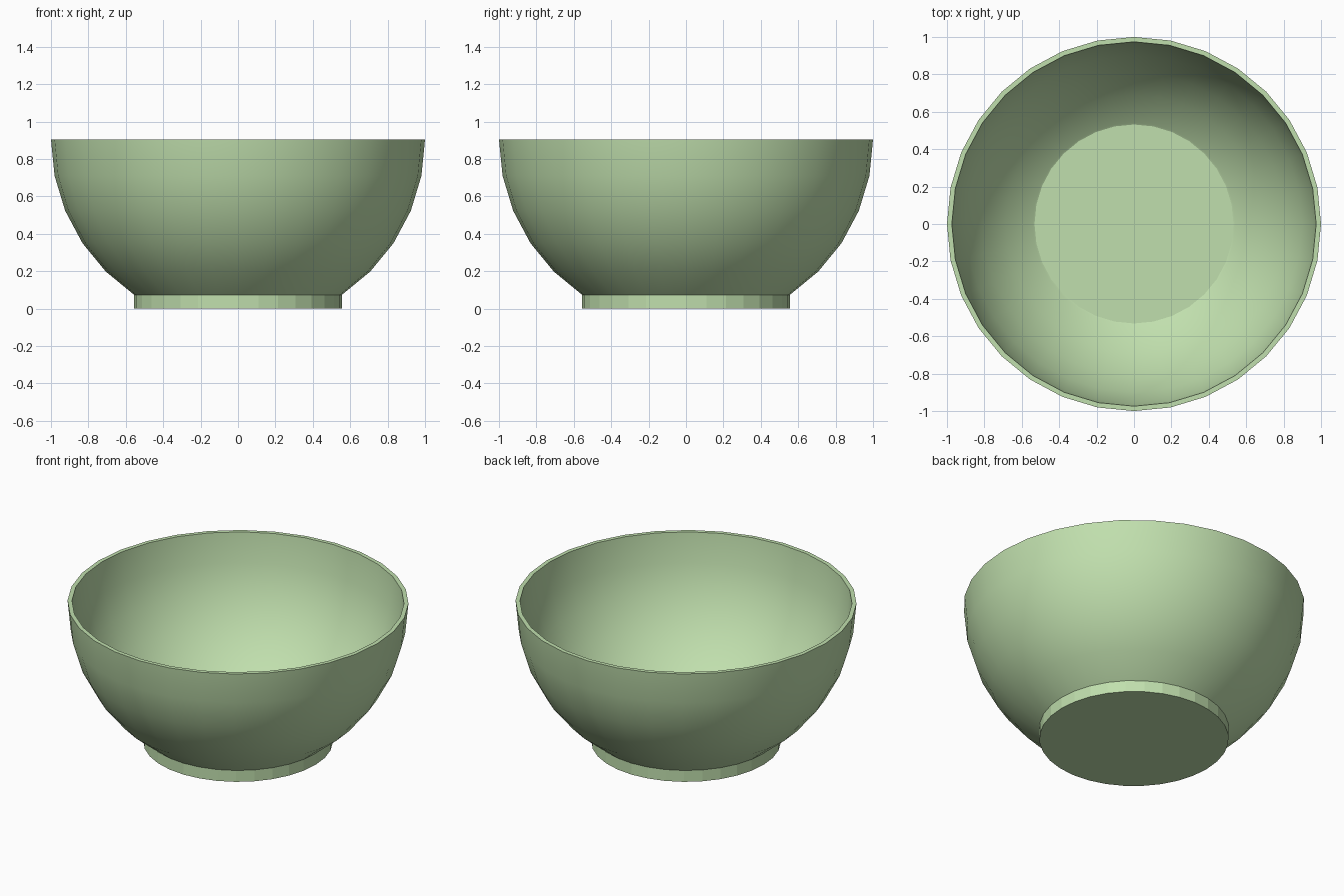
import bpy
import math

SIDES = 32
RIM_Z = 0.905
INNER = 0.974

if "Cube" in bpy.data.objects:
    bpy.data.objects.remove(bpy.data.objects["Cube"])

# Pale green glaze
glaze = bpy.data.materials.new("pale_green")
glaze.use_nodes = True
colour = (0.53, 0.74, 0.42, 1)
glaze.diffuse_color = colour
glaze.node_tree.nodes["Principled BSDF"].inputs["Base Color"].default_value = colour


def lathe(name, profile, cap_ends=False):
    """Spin (radius, height) points around z."""
    verts = [(r * math.cos(a), r * math.sin(a), z) for r, z in profile
             for a in (math.tau * i / SIDES for i in range(SIDES))]
    faces = []
    for k in range(len(profile) - 1):
        for i in range(SIDES):
            j = (i + 1) % SIDES
            low, high = k * SIDES, (k + 1) * SIDES
            faces.append((low + i, low + j, high + j, high + i))
    if cap_ends:
        faces.append(tuple(reversed(range(SIDES))))
        faces.append(tuple(range(len(verts) - SIDES, len(verts))))
    mesh = bpy.data.meshes.new(name)
    mesh.from_pydata(verts, [], faces)
    mesh.materials.append(glaze)
    obj = bpy.data.objects.new(name, mesh)
    bpy.context.collection.objects.link(obj)
    return obj


def arc(radius):
    """Lower hemisphere profile, from the foot up to the rim."""
    angles = [math.radians(11.25 * i) for i in range(5, -1, -1)]
    return [(radius * math.cos(a), RIM_Z - radius * math.sin(a)) for a in angles]


# Thin smooth shell: up the outside, over the rim, down the inside
bowl = lathe("bowl", arc(1) + arc(INNER)[::-1] + [(0.532, 0.09)])
bpy.ops.object.select_all(action="DESELECT")
bowl.select_set(True)
bpy.context.view_layer.objects.active = bowl
bpy.ops.object.shade_smooth_by_angle(angle=math.radians(30))

# Faceted foot whose top closes the bowl floor
foot_radius = arc(1)[0][0]
lathe("foot", [(foot_radius, 0), arc(1)[0]], cap_ends=False)
lathe("foot_base", [(foot_radius, 0), (0.532, 0.001), (0.532, 0.09)], cap_ends=True)
